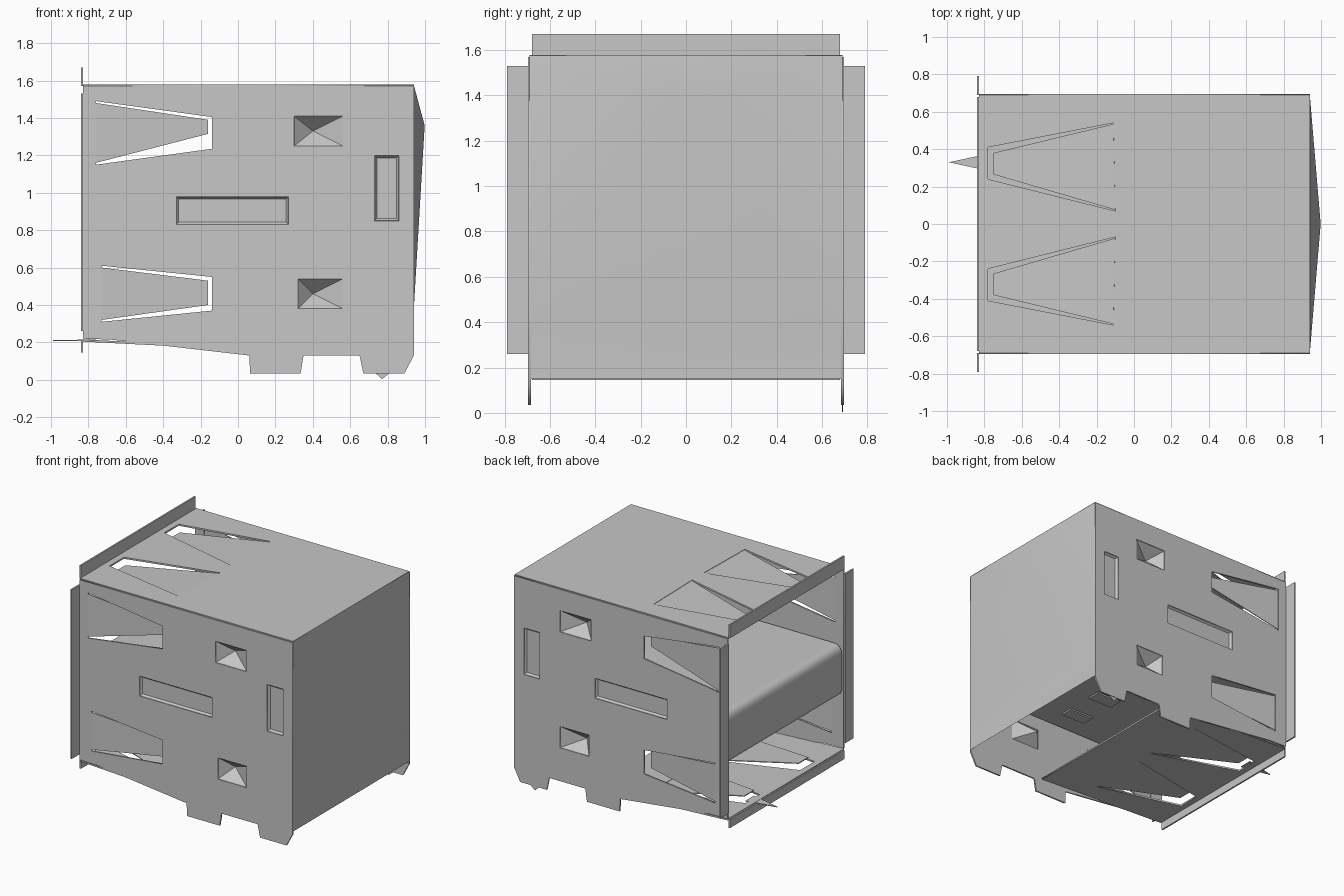
import bpy, bmesh
from mathutils import Vector

if "Cube" in bpy.data.objects:
    bpy.data.objects.remove(bpy.data.objects["Cube"])

steel = bpy.data.materials.new("sheet steel grey")
steel.use_nodes = True
GREY = (0.57, 0.57, 0.57, 1)
steel.diffuse_color = GREY
steel.node_tree.nodes["Principled BSDF"].inputs["Base Color"].default_value = GREY
T = 0.012  # sheet thickness


def finish(name, bm):
    bmesh.ops.remove_doubles(bm, verts=bm.verts, dist=0.0005)
    bmesh.ops.recalc_face_normals(bm, faces=bm.faces)
    mesh = bpy.data.meshes.new(name)
    bm.to_mesh(mesh)
    bm.free()
    mesh.materials.append(steel)
    obj = bpy.data.objects.new(name, mesh)
    bpy.context.collection.objects.link(obj)
    return obj


def plate(name, outline, holes, place):
    """Flat sheet with cut-outs; place(u, v, w) maps it into space."""
    curve = bpy.data.curves.new(name, 'CURVE')
    curve.dimensions, curve.fill_mode, curve.extrude = '2D', 'BOTH', T / 2
    for loop in [outline] + holes:
        sp = curve.splines.new('POLY')
        sp.points.add(len(loop) - 1)
        sp.use_cyclic_u = True
        for p, (u, v) in zip(sp.points, loop):
            p.co = (u, v, 0, 1)
    temp = bpy.data.objects.new(name, curve)
    mesh = bpy.data.meshes.new_from_object(temp)
    bm = bmesh.new()
    bm.from_mesh(mesh)
    bpy.data.objects.remove(temp)
    bpy.data.meshes.remove(mesh)
    for v in bm.verts:
        v.co = place(*v.co)
    return finish(name, bm)


def sheet(name, points, faces, thick=T / 2):
    """Thin folded sheet from a few corners; zero thickness leaves a single skin."""
    bm = bmesh.new()
    vs = [bm.verts.new(p) for p in points]
    for f in faces:
        bm.faces.new([vs[i] for i in f])
    obj = finish(name, bm)
    if thick:
        mod = obj.modifiers.new("thickness", 'SOLIDIFY')
        mod.thickness, mod.offset = thick, 0
    return obj


def smooth(obj):
    for p in obj.data.polygons:
        p.use_smooth = True
    obj.modifiers.new("normals", 'WEIGHTED_NORMAL')


def box(name, lo, hi):
    bm = bmesh.new()
    bmesh.ops.create_cube(bm, size=1)
    lo, hi = Vector(lo), Vector(hi)
    for v in bm.verts:
        v.co = (lo + hi) / 2 + v.co * (hi - lo)
    return finish(name, bm)


def rect(u0, u1, v0, v1):
    return [(u0, v0), (u1, v0), (u1, v1), (u0, v1)]


FAN = [(0, 1, 4), (1, 2, 4), (2, 3, 4), (3, 0, 4)]

# Side walls with feet, spring tabs, dimples and shallow recesses
wall = [(-.83, .22), (-.68, .215), (.06, .13), (.065, .035), (.335, .035), (.35, .13),
        (.65, .13), (.67, .035), (.89, .035), (.94, .13), (.94, 1.57), (-.83, 1.57)]
# Each slot: root x, mid height, root and mouth half widths, tab tip heights
vees = [(-.76, 1.32, .17, .085, 1.315, 1.39), (-.73, .46, .15, .09, .40, .53)]
dimples = [rect(.30, .56, 1.25, 1.41), rect(.32, .56, .38, .54)]
recesses = [rect(-.33, .27, .83, .98), rect(.73, .86, .85, 1.2)]

for s, side in ((-1, "front"), (1, "back")):
    def place(u, v, w, d=0):
        return Vector((u, s * (.69 - d) + w, v))

    slots = [[(u, v - a), (-.14, v - b), (-.14, v + b), (u, v + a)]
             for u, v, a, b, low, high in vees]
    plate(side + "_wall", wall, slots + dimples + recesses, place)
    for i, (u, v, a, b, low, high) in enumerate(vees):
        tab = [place(u, v - a + .01, 0), place(-.16, low, 0, .05),
               place(-.16, high, 0, .05), place(u, v + a - .01, 0)]
        sheet(f"{side}_spring_tab_{i}", tab, [(0, 1, 2, 3)])
    for i, r in enumerate(dimples):
        apex = place(.40, (r[0][1] + r[2][1]) / 2, 0, .09)
        sheet(f"{side}_dimple_{i}", [place(u, v, 0) for u, v in r] + [apex], FAN)
    for i, r in enumerate(recesses):
        (u0, v0), (u1, v1) = r[0], r[2]
        inner = rect(u0 + .012, u1 - .012, v0 + .012, v1 - .012)
        pts = [place(u, v, 0) for u, v in r] + [place(u, v, 0, .015) for u, v in inner]
        rim = [(k, (k + 1) % 4, (k + 1) % 4 + 4, k + 4) for k in range(4)]
        sheet(f"{side}_recess_{i}", pts, rim + [(4, 5, 6, 7)])
    # Outward flange beside the opening
    box(side + "_flange", (-.84, min(s * .69, s * .79), .26), (-.828, max(s * .69, s * .79), 1.53))

# Top and floor panels with long, slightly bent spring tabs
for name, x1, z_at, bend in (("top", .94, lambda x: 1.572, -.04),
                             ("floor", .28, lambda x: .21 - .05 * (x + .83), .04)):
    def place(u, v, w):
        return Vector((u, v, z_at(u) + w))

    slots = []
    for s in (-1, 1):
        slots.append([(-.11, s * .54), (-.78, s * .41), (-.78, s * .24), (-.10, s * .07)])
        tab = [place(-.11, s * .535, 0), place(-.75, s * .38, bend),
               place(-.75, s * .265, bend), place(-.10, s * .075, 0)]
        sheet(f"{name}_spring_tab_{'left' if s > 0 else 'right'}", tab, [(0, 1, 2, 3)])
    plate(name + "_panel", rect(-.83, x1, -.69, .69), slots, place)
box("top_flange", (-.84, -.68, 1.57), (-.828, .68, 1.67))
box("floor_flange", (-.84, -.68, .145), (-.828, .68, .21))

# Gently bulged end wall
smooth(sheet("end_wall",
             [(.94, -.69, .38), (.94, .69, .38), (.94, .69, 1.575), (.94, -.69, 1.575),
              (.998, 0, 1.36), (.94, -.69, .15), (.94, .69, .15)],
             FAN + [(5, 6, 1, 0)], 0))

# Hollow divider between the two bays, rounded at the opening
path = [(.93, 1.0), (-.77, 1.0), (-.80, .99), (-.82, .965), (-.825, .93),
        (-.825, .66), (-.815, .635), (-.79, .63), (.93, .63)]
n = len(path)
smooth(sheet("bay_divider", [(x, y, z) for y in (-.67, .67) for x, z in path],
             [(i, i + 1, n + i + 1, n + i) for i in range(n - 1)], 0))

# Small louvres under the divider
for i in range(4):
    y = -.45 + .3 * i
    box(f"divider_louvre_{i}", (.05, y - .05, .61), (.25, y + .05, .622))

# Ground pin on the floor and small point on the back foot
sheet("floor_pin", [(-.99, .33, .21), (-.76, .28, .212), (-.76, .38, .212)], [(0, 1, 2)])
sheet("foot_point", [(.735, .69, .036), (.81, .69, .036), (.77, .69, .003)], [(0, 1, 2)])
